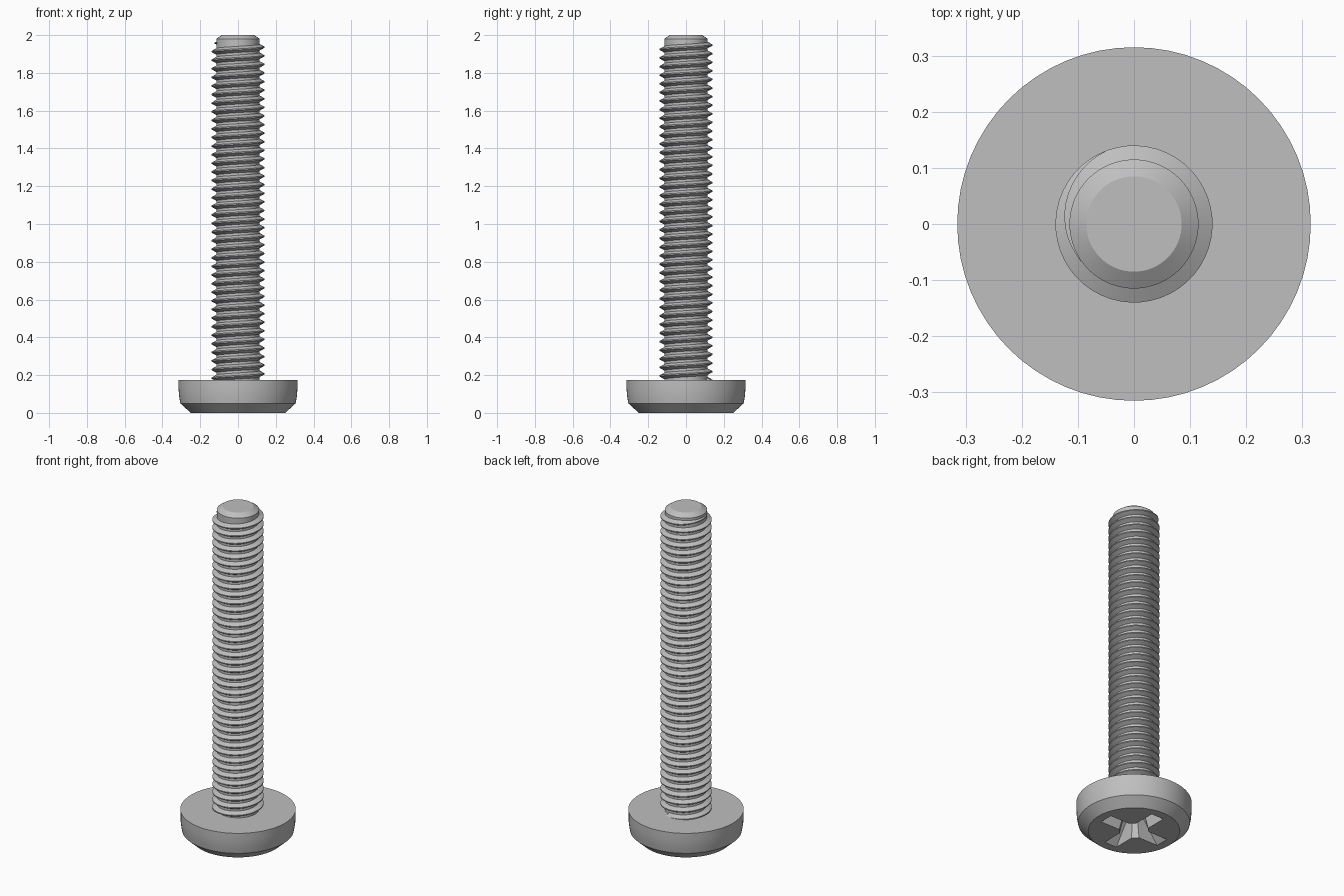
import bpy, bmesh, math
from math import cos, sin, pi, radians

cube = bpy.data.objects.get("Cube")
if cube:
    bpy.data.objects.remove(cube, do_unlink=True)

steel = bpy.data.materials.new("grey steel")
steel.use_nodes = True
color = (0.52, 0.52, 0.52, 1)
steel.diffuse_color = color
steel.node_tree.nodes["Principled BSDF"].inputs["Base Color"].default_value = color


def make_object(name, bm):
    bmesh.ops.recalc_face_normals(bm, faces=bm.faces)
    mesh = bpy.data.meshes.new(name)
    bm.to_mesh(mesh)
    bm.free()
    mesh.materials.append(steel)
    obj = bpy.data.objects.new(name, mesh)
    bpy.context.collection.objects.link(obj)
    return obj


def loft(name, rings, close_ends=True):
    """Skin a list of equal-sized closed rings of points."""
    bm = bmesh.new()
    loops = [[bm.verts.new(p) for p in ring] for ring in rings]
    for a, b in zip(loops, loops[1:]):
        for i in range(len(a)):
            j = (i + 1) % len(a)
            bm.faces.new((a[i], a[j], b[j], b[i]))
    if close_ends:
        bm.faces.new(loops[0][::-1])
        bm.faces.new(loops[-1])
    return make_object(name, bm)


def turned(name, profile, segments=64):
    """Solid of revolution from (radius, height) pairs."""
    angles = [2 * pi * i / segments for i in range(segments)]
    return loft(name, [[(r * cos(a), r * sin(a), z) for a in angles]
                       for r, z in profile])


def cross_ring(reach, half, z):
    """Four-armed outline with bevelled inner corners."""
    inner = half * 1.7
    arm = [(inner, -half), (reach, -half), (reach, half), (inner, half)]
    return [(x * cos(k * pi / 2) - y * sin(k * pi / 2),
             x * sin(k * pi / 2) + y * cos(k * pi / 2), z)
            for k in range(4) for x, y in arm]


def smooth(obj):
    bpy.ops.object.select_all(action='DESELECT')
    obj.select_set(True)
    bpy.context.view_layer.objects.active = obj
    bpy.ops.object.shade_smooth_by_angle(angle=radians(25))


# Head with a tapered cross-shaped driver recess
head = turned("head", [(0.25, 0), (0.305, 0.05), (0.312, 0.09),
                       (0.315, 0.13), (0.315, 0.175)])
cutter = loft("recess_cutter", [cross_ring(0.204, 0.042, -0.005),
                                cross_ring(0.08, 0.026, 0.13)])
cutter.hide_render = True
cut = head.modifiers.new("recess", 'BOOLEAN')
cut.operation = 'DIFFERENCE'
cut.solver = 'EXACT'
cut.object = cutter
bpy.context.view_layer.objects.active = head
bpy.ops.object.modifier_apply(modifier=cut.name)
bpy.data.objects.remove(cutter, do_unlink=True)
smooth(head)

# Shank core with a chamfered tip
core = 0.115
smooth(turned("shank", [(core, 0.16), (core, 1.98), (0.085, 2.0)]))

# Right-handed thread that fades out near the tip
pitch, steps = 0.0455, 48
end_angle, end_z, turns = radians(215), 1.963, 39.4
fade = radians(105)
rings = []
total = int(turns * steps)
for i in range(total + 1):
    back = (total - i) * 2 * pi / steps
    size = max(0.05, min(1, back / fade))
    a = end_angle - back
    z = end_z - pitch * back / (2 * pi)
    crest = core + 0.025 * size
    section = [(core - 0.003, -0.018 * size), (crest, -0.003),
               (crest, 0.003), (core - 0.003, 0.018 * size)]
    rings.append([(r * cos(a), r * sin(a), z + dz) for r, dz in section])
smooth(loft("thread", rings))
